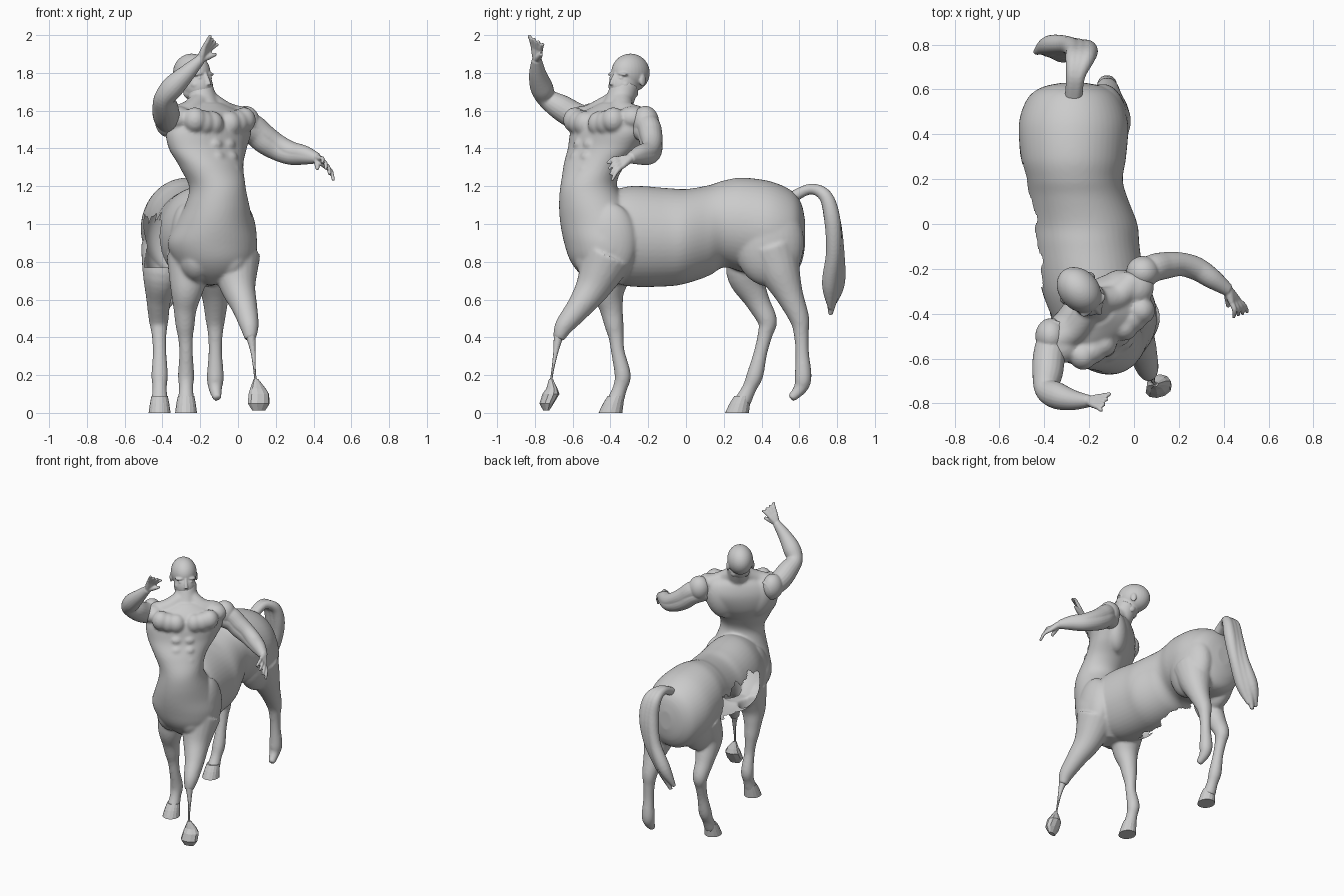
import bpy, bmesh, math
from mathutils import Vector, Matrix

if "Cube" in bpy.data.objects:
    bpy.data.objects.remove(bpy.data.objects["Cube"], do_unlink=True)
grey = bpy.data.materials.new("stone_grey")
grey.use_nodes = True
grey.diffuse_color = (.6, .6, .6, 1)
grey.node_tree.nodes["Principled BSDF"].inputs["Base Color"].default_value = grey.diffuse_color

def resample(points, steps):
    """Smooth interpolation through tuples of position and radius."""
    points = [Vector(p) for p in points]
    result, last = [], len(points) - 1
    for i in range(last):
        before, start = points[max(i - 1, 0)], points[i]
        end, after = points[i + 1], points[min(i + 2, last)]
        for t in (step / steps for step in range(steps)):
            result.append(start + (end - before) * (t / 2)
                          + (before * 2 - start * 5 + end * 4 - after) * (t * t / 2)
                          + (start * 3 - before - end * 3 + after) * (t ** 3 / 2))
    return result + [points[last]]

def skin(bm, rings):
    """Bridge rings of positions into a closed tube."""
    loops = [[bm.verts.new(co) for co in ring] for ring in rings]
    for low, high in zip(loops, loops[1:]):
        for i in range(len(low)):
            bm.faces.new((low[i - 1], low[i], high[i], high[i - 1]))
    bm.faces.new(loops[0][::-1])
    bm.faces.new(loops[-1])

def ellipse(centre, side, up, sides):
    angles = (math.tau * i / sides for i in range(sides))
    return [centre + side * math.cos(a) + up * math.sin(a) for a in angles]

def loft(bm, sections, upright=False, steps=8, sides=48):
    """Sections hold x, y, z, two radii and a turn in degrees."""
    rings = []
    for s in resample(sections, steps):
        turn = Matrix.Rotation(math.radians(s[5]), 3, 'Z')
        up = Vector((0, 0, s[4])) if upright else turn @ Vector((0, s[4], 0))
        rings.append(ellipse(Vector(s[:3]), turn @ Vector((s[3], 0, 0)), up, sides))
    skin(bm, rings)

def limb(bm, points):
    """Round tube along a path of x, y, z and radius."""
    path, rings, side = resample(points, 6), [], None
    for i, p in enumerate(path):
        along = (path[min(i + 1, len(path) - 1)].xyz - path[max(i - 1, 0)].xyz).normalized()
        side = along.orthogonal() if side is None else side - along * side.dot(along)
        side.normalize()
        radius = max(p.w, .002)
        rings.append(ellipse(p.xyz, side * radius, along.cross(side) * radius, 20))
    skin(bm, rings)

def blob(bm, centre, size, frame=Matrix(), tilt=0):
    place = (frame @ Matrix.Translation(centre) @ Matrix.Rotation(math.radians(tilt), 4, 'Y')
             @ Matrix.Diagonal((*size, 1)))
    bmesh.ops.create_uvsphere(bm, u_segments=32, v_segments=20, radius=1, matrix=place)

def finish(name, bm, voxel=0, smoothing=3):
    """Make the object; with a voxel size its pieces melt into one skin."""
    bmesh.ops.recalc_face_normals(bm, faces=bm.faces[:])
    mesh = bpy.data.meshes.new(name)
    bm.to_mesh(mesh)
    obj = bpy.data.objects.new(name, mesh)
    bpy.context.scene.collection.objects.link(obj)
    if voxel:
        remesh = obj.modifiers.new("melt", 'REMESH')
        remesh.mode, remesh.voxel_size = 'VOXEL', voxel
        obj.modifiers.new("soften", 'SMOOTH').iterations = smoothing
        depsgraph = bpy.context.evaluated_depsgraph_get()
        obj.data = bpy.data.meshes.new_from_object(obj.evaluated_get(depsgraph))
        obj.modifiers.clear()
        obj.data.shade_smooth()
    obj.data.materials.clear()
    obj.data.materials.append(grey)
    return obj

# Horse barrel and upright chest
chest = Matrix.Translation((-.15, -.42, 0)) @ Matrix.Rotation(math.radians(38), 4, 'Z')
bm = bmesh.new()
loft(bm, [(-.15, -.45, .93, .2, .22, 0), (-.18, -.3, .935, .23, .265, 0),
          (-.21, -.1, .93, .235, .26, 0), (-.22, 0, .935, .235, .25, 0),
          (-.25, .12, .965, .22, .24, 0), (-.265, .2, 1, .215, .23, 0),
          (-.27, .3, .995, .235, .25, 0), (-.27, .45, .97, .243, .255, 0),
          (-.27, .56, .95, .205, .225, 0), (-.27, .61, .95, .14, .16, 0),
          (-.27, .63, .95, .05, .07, 0)], upright=True)
loft(bm, [(-.12, -.42, .68, .07, .07, 0), (-.12, -.42, .74, .16, .145, 0),
          (-.125, -.42, .81, .215, .195, 0), (-.135, -.42, .9, .237, .225, 0),
          (-.125, -.44, 1, .207, .225, 0), (-.11, -.49, 1.1, .17, .182, 0),
          (-.11, -.515, 1.2, .15, .15, 20), (-.14, -.49, 1.3, .18, .147, 38),
          (-.16, -.44, 1.4, .235, .148, 38), (-.155, -.41, 1.5, .262, .148, 38),
          (-.155, -.4, 1.58, .21, .125, 38), (-.16, -.38, 1.64, .08, .07, 38)])

# Haunches, breast and shoulders of the horse
for x, y in ((-.385, .38), (-.14, .44)):
    blob(bm, (x, y, .9), (.115, .185, .23))
for x in (-.215, -.035):
    blob(bm, (x, -.46, .82), (.1, .13, .13))
for x in (-.28, .02):
    blob(bm, (x, -.4, .91), (.08, .14, .2))

# Torso muscles and neck
for side in (-1, 1):
    for out, height in ((.06, 1.53), (.115, 1.535), (.165, 1.55)):
        blob(bm, (side * out, -.1 + out * .1, height), (.062, .064, .068), chest)
    blob(bm, (side * .13, .06, 1.47), (.1, .078, .15), chest, side * 18)
    blob(bm, (side * .21, .01, 1.56), (.08, .08, .065), chest)
    for row in range(4):
        blob(bm, (side * .042 - .02, -.122 - row * .022, 1.42 - row * .068), (.046, .04, .036), chest)
    limb(bm, [(-.18, -.34, 1.67, .055), (*(chest @ Vector((side * .11, .03, 1.595))), .06),
              (*(chest @ Vector((side * .22, .04, 1.565))), .06)])
limb(bm, [(-.15, -.4, 1.54, .085), (-.18, -.36, 1.63, .077), (-.21, -.32, 1.74, .073)])

# Legs: right fore, raised left fore, right hind, left hind
limb(bm, [(-.25, -.38, .82, .13), (-.27, -.41, .66, .09), (-.28, -.395, .55, .062),
          (-.28, -.38, .46, .05), (-.278, -.37, .4, .04), (-.275, -.36, .32, .036),
          (-.275, -.335, .2, .043), (-.275, -.35, .13, .038), (-.275, -.375, .06, .045)])
limb(bm, [(-.02, -.42, .82, .14), (0, -.49, .67, .095), (.035, -.565, .56, .068),
          (.06, -.645, .46, .05), (.065, -.675, .39, .03)])
limb(bm, [(-.385, .36, .88, .13), (-.405, .315, .74, .102), (-.42, .375, .6, .066),
          (-.42, .43, .49, .052), (-.418, .42, .42, .04), (-.415, .395, .32, .036),
          (-.415, .365, .2, .044), (-.415, .335, .13, .038), (-.415, .3, .06, .045)])
limb(bm, [(-.15, .46, .86, .14), (-.13, .5, .74, .108), (-.12, .55, .62, .073),
          (-.12, .6, .5, .053), (-.12, .61, .42, .04), (-.12, .615, .32, .036),
          (-.12, .62, .19, .045), (-.12, .605, .13, .036), (-.11, .555, .075, .022)])
body = finish("horse_body_and_torso", bm, .009, 7)

# Ragged opening in the right flank, running down into the belly
bm = bmesh.new()
bm.from_mesh(body.data)
gap = []
for face in bm.faces:
    x, y, z = face.calc_center_median()
    ragged = .02 * math.sin(y * 30) + .01 * math.sin(y * 70)
    flank = x < -.34 + ragged and -.28 < y < .27 and .77 < z < 1.03 + ragged
    belly = x < -.24 + ragged and -.24 < y < .16 and z < .78
    if (flank or belly) and z > .62:
        gap.append(face)
bmesh.ops.delete(bm, geom=gap, context='FACES')
bm.to_mesh(body.data)

# Withered shin of the raised foreleg
bm = bmesh.new()
limb(bm, [(.063, -.67, .43, .03), (.08, -.69, .32, .013), (.09, -.71, .2, .006), (.1, -.715, .15, .012)])
finish("left_fore_shin", bm)

# Hooves
for name, x, y in (("right_fore_hoof", -.275, -.4), ("right_hind_hoof", -.415, .27)):
    bm = bmesh.new()
    loft(bm, [(x, y, 0, .058, .063, 0), (x, y + .015, .05, .051, .054, 0),
              (x, y + .03, .09, .043, .044, 0)], steps=2, sides=16)
    finish(name, bm)
bm = bmesh.new()
loft(bm, [(.11, -.74, .012, .035, .014, 15), (.11, -.738, .05, .06, .036, 15), (.11, -.715, .1, .056, .044, 15),
          (.105, -.71, .13, .042, .028, 15), (.095, -.715, .18, .012, .01, 15)], steps=1, sides=10)
finish("left_fore_hoof", bm)

# Tail: overlapping locks that fan out from the root
bm = bmesh.new()
for shift in (-.03, 0, .03):
    limb(bm, [(-.27 + shift * .3, .56, 1.14, .03), (-.26 + shift * .5, .66, 1.185, .028),
              (-.24 + shift, .74, 1.145, .036), (-.235 + shift, .775, 1.02, .043),
              (-.27 + shift, .79 - shift * .3, .85, .04), (-.35 + shift, .78 - shift * .6, .68, .042),
              (-.41 + shift, .765, .52 + abs(shift), .012)])
finish("tail", bm, .007, 2)

def hand(bm, wrist, knuckles, tips, spread, thumb):
    """Palm, four fingers fanned along the spread direction, and a thumb."""
    wrist, knuckles, tips, spread = map(Vector, (wrist, knuckles, tips, spread))
    for i in range(4):
        base, tip = knuckles + spread * (i - 1.5), tips + spread * (i - 1.5) * 2
        bend = (base + tip) / 2 + Vector((.008, 0, .012))
        limb(bm, [(*wrist, .022), (*(wrist + base) / 2, .018), (*base, .013)])
        limb(bm, [(*base, .012), (*bend, .011), (*tip, .008)])
    limb(bm, [(*wrist, .02), (*(wrist + Vector(thumb)) / 2, .016), (*thumb, .009)])

# Right arm, raised over the brow
bm = bmesh.new()
blob(bm, (-.37, -.5, 1.55), (.07, .08, .09))
limb(bm, [(-.34, -.45, 1.53, .07), (-.375, -.57, 1.565, .072), (-.385, -.66, 1.615, .069),
          (-.39, -.735, 1.665, .054), (-.345, -.765, 1.725, .06), (-.275, -.785, 1.795, .046), (-.2, -.79, 1.87, .027)])
hand(bm, (-.2, -.79, 1.87), (-.168, -.79, 1.925), (-.125, -.795, 1.975), (.007, .013, -.008), (-.115, -.765, 1.9))
finish("right_arm", bm, .005, 3)

# Left arm, held out to the side: upper and lower muscles run together
bm = bmesh.new()
blob(bm, (.04, -.215, 1.54), (.075, .072, .085))
for drop in (-.02, .02):
    limb(bm, [(0, -.25, 1.53 - drop, .06), (.08, -.2, 1.5 - drop, .062), (.14, -.185, 1.45 - drop, .06),
              (.21, -.18, 1.405 - drop * .9, .053), (.28, -.2, 1.375 - drop * .5, .052),
              (.35, -.245, 1.365 - drop * .3, .045), (.42, -.295, 1.348, .028)])
hand(bm, (.42, -.295, 1.348), (.45, -.345, 1.325), (.475, -.405, 1.275), (.01, .004, -.015), (.42, -.37, 1.29))
finish("left_arm", bm, .005, 3)

# Head, built facing forward and then turned
head = Matrix.Translation((-.235, -.305, 1.765)) @ Matrix.Rotation(math.radians(42), 4, 'Z')
bm = bmesh.new()
blob(bm, (0, .015, .035), (.088, .112, .102), head)
blob(bm, (0, -.035, -.035), (.074, .083, .09), head)
blob(bm, (0, -.078, -.095), (.045, .038, .03), head)
limb(bm, [(*(head @ Vector((0, y, z))), r) for y, z, r in
          ((-.09, .03, .011), (-.112, -.005, .012), (-.122, -.03, .013))])
for z in (-.064, -.08):
    blob(bm, (0, -.108, z), (.026, .012, .007), head)
for side in (-1, 1):
    blob(bm, (side * .036, -.076, .03), (.036, .022, .011), head, side * 8)
    blob(bm, (side * .036, -.088, .008), (.014, .012, .008), head)
    blob(bm, (side * .044, -.062, -.028), (.028, .03, .025), head)
    blob(bm, (side * .04, -.025, -.07), (.028, .055, .036), head)
    blob(bm, (side * .086, .025, -.005), (.01, .02, .034), head)
finish("head", bm, .005, 5)
